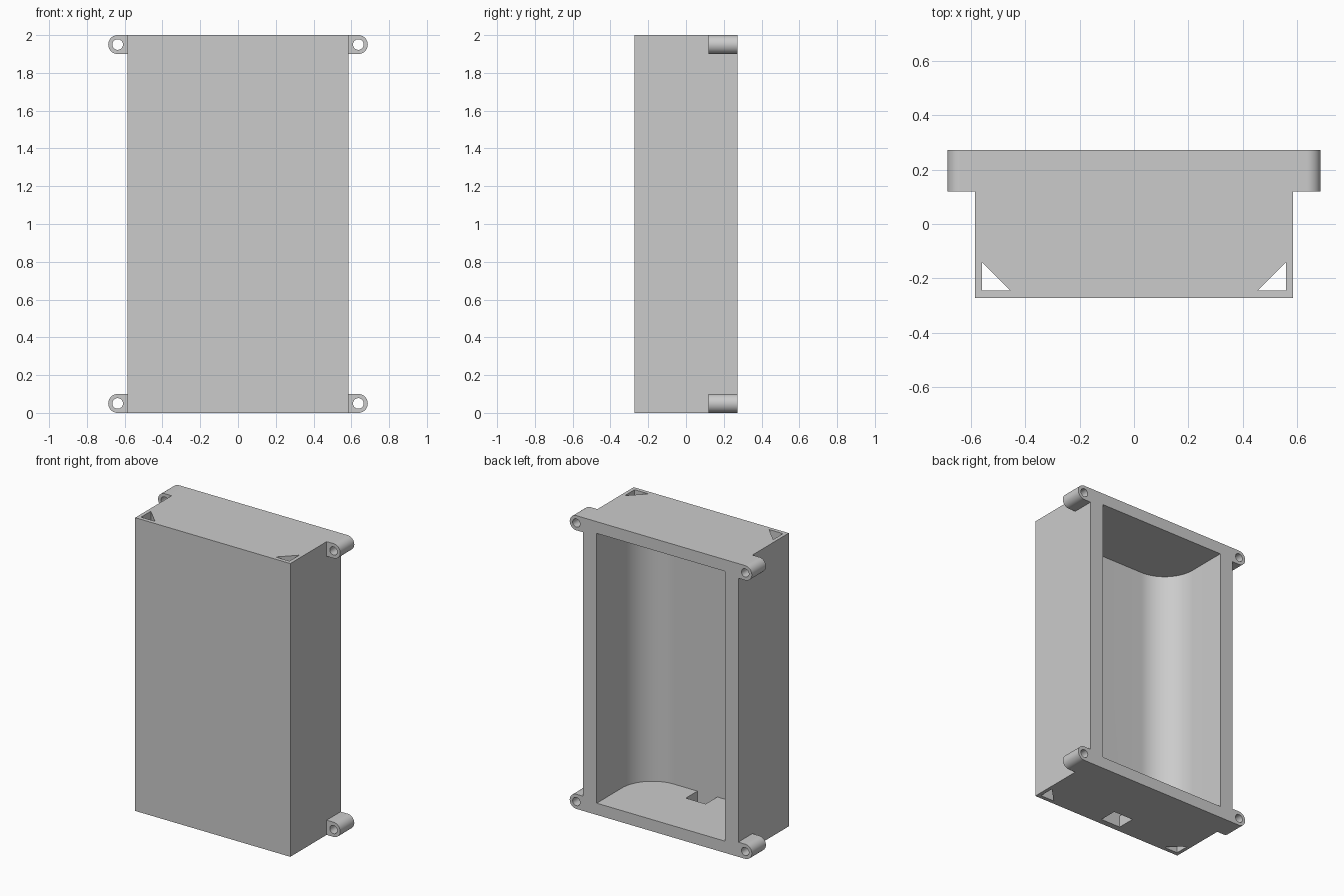
import bpy
import bmesh
from math import sin, cos, pi
from mathutils import Vector

if "Cube" in bpy.data.objects:
    bpy.data.objects.remove(bpy.data.objects["Cube"], do_unlink=True)

grey = bpy.data.materials.new("plain grey")
grey.use_nodes = True
colour = (0.6, 0.6, 0.6, 1)
grey.diffuse_color = colour
grey.node_tree.nodes["Principled BSDF"].inputs["Base Color"].default_value = colour

HALF_W, HALF_D, HEIGHT = 0.585, 0.272, 2.0
CAV_W, CAV_FRONT, RIM, FILLET = 0.483, -0.23, 0.08, 0.23
LUG_X, LUG_R, LUG_FRONT, HOLE_R = 0.637, 0.05, 0.12, 0.028


def arc(cx, cy, r, start, end, steps):
    return [(cx + r * cos(start + (end - start) * i / steps),
             cy + r * sin(start + (end - start) * i / steps)) for i in range(steps + 1)]


def prism(name, outline, low, high, axis="z"):
    """Extrude a flat outline along z (outline in x, y) or y (outline in x, z)."""
    bm = bmesh.new()
    place = (lambda a, b: (a, b, low)) if axis == "z" else (lambda a, b: (a, low, b))
    face = bm.faces.new([bm.verts.new(place(a, b)) for a, b in outline])
    moved = bmesh.ops.extrude_face_region(bm, geom=[face])["geom"]
    step = Vector((0, 0, high - low)) if axis == "z" else Vector((0, high - low, 0))
    bmesh.ops.translate(bm, vec=step, verts=[v for v in moved if isinstance(v, bmesh.types.BMVert)])
    bmesh.ops.recalc_face_normals(bm, faces=bm.faces)
    mesh = bpy.data.meshes.new(name)
    bm.to_mesh(mesh)
    bm.free()
    mesh.materials.append(grey)
    obj = bpy.data.objects.new(name, mesh)
    bpy.context.collection.objects.link(obj)
    return obj


def activate(obj):
    bpy.ops.object.select_all(action="DESELECT")
    obj.select_set(True)
    bpy.context.view_layer.objects.active = obj


def cut(obj, cutter):
    activate(obj)
    cutter.hide_render = True
    mod = obj.modifiers.new("cut", "BOOLEAN")
    mod.operation, mod.solver, mod.object = "DIFFERENCE", "EXACT", cutter
    bpy.ops.object.modifier_apply(modifier=mod.name)
    bpy.data.objects.remove(cutter, do_unlink=True)


def rect(x0, x1, y0, y1):
    return [(x0, y0), (x1, y0), (x1, y1), (x0, y1)]


def smooth(obj):
    activate(obj)
    bpy.ops.object.shade_smooth_by_angle(angle=pi / 6)


# Casing, open at the back
casing = prism("casing", rect(-HALF_W, HALF_W, -HALF_D, HALF_D), 0, HEIGHT)

# Cavity with rounded front corners
fy = CAV_FRONT + FILLET
fx = CAV_W - FILLET
outline = [(CAV_W, HALF_D + 0.1), (-CAV_W, HALF_D + 0.1)]
outline += arc(-fx, fy, FILLET, pi, 1.5 * pi, 24) + arc(fx, fy, FILLET, 1.5 * pi, 2 * pi, 24)
cut(casing, prism("cavity_cutter", outline, RIM, HEIGHT - RIM))

# Triangular channels running through the front corners
for side in (-1, 1):
    triangle = [(side * 0.56, -0.245), (side * 0.455, -0.245), (side * 0.56, -0.14)]
    cut(casing, prism("channel_cutter", triangle, -0.1, HEIGHT + 0.1))

# Cable opening in the floor, flush with the inner front wall
cut(casing, prism("cable_cutter", rect(-0.075, 0.075, CAV_FRONT, -0.105), -0.1, RIM + 0.05))
smooth(casing)

# Four screw lugs at the back corners
for side, side_name in ((-1, "right"), (1, "left")):
    for z, level in ((LUG_R, "bottom"), (HEIGHT - LUG_R, "top")):
        shape = [(HALF_W, z - LUG_R)] + arc(LUG_X, z, LUG_R, -pi / 2, pi / 2, 24)
        shape.append((HALF_W, z + LUG_R))
        lug = prism(f"{level}_{side_name}_lug", [(side * x, h) for x, h in shape],
                    LUG_FRONT, HALF_D, "y")
        bore = arc(side * LUG_X, z, HOLE_R, 0, 2 * pi, 32)[:-1]
        cut(lug, prism("bore_cutter", bore, LUG_FRONT - 0.1, HALF_D + 0.1, "y"))
        smooth(lug)
